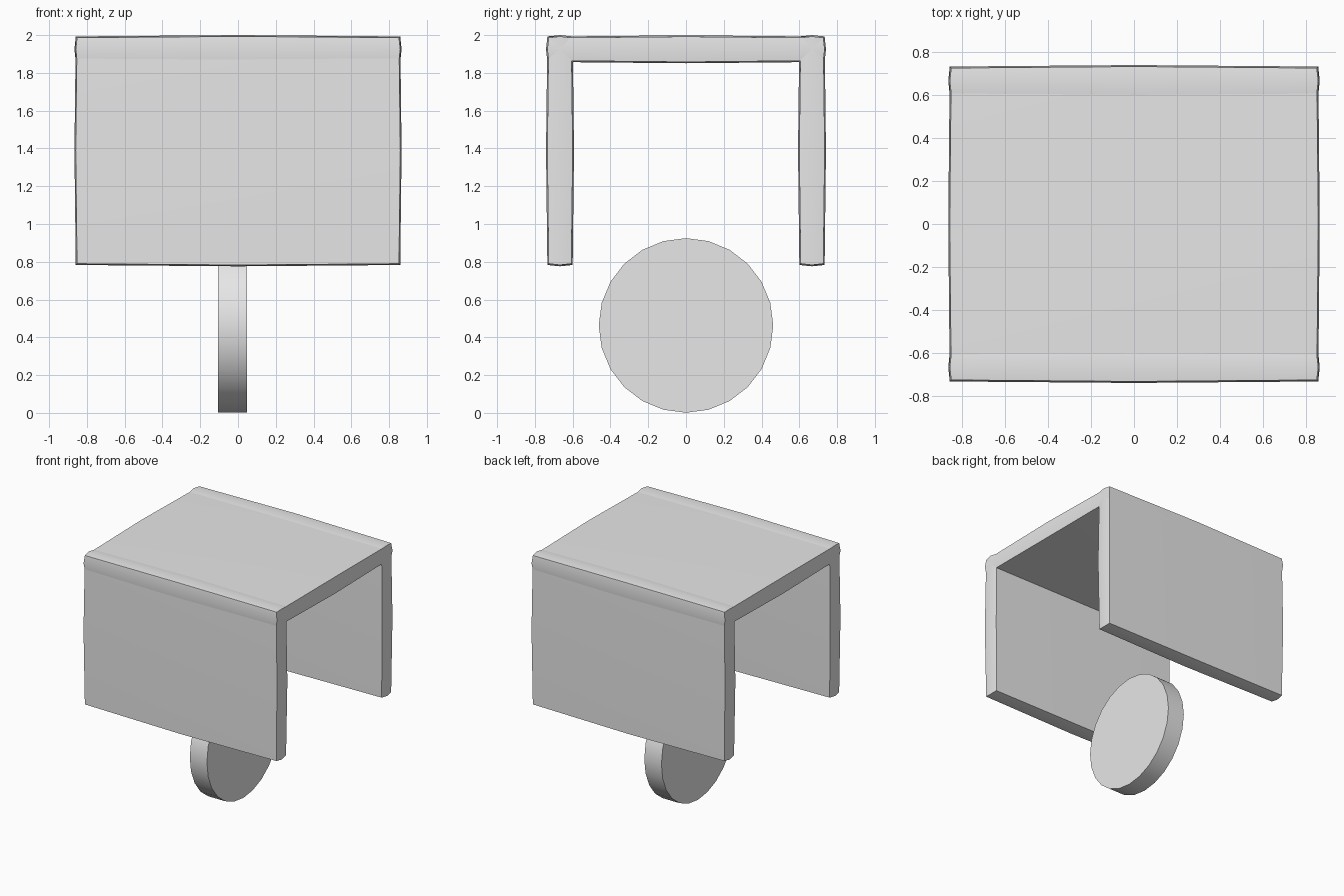
import bpy, bmesh, math
from mathutils import Matrix, Vector

cube = bpy.data.objects.get("Cube")
if cube:
    bpy.data.objects.remove(cube, do_unlink=True)

grey = bpy.data.materials.new("light grey")
grey.use_nodes = True
grey.diffuse_color = (0.8, 0.8, 0.8, 1)
grey.node_tree.nodes["Principled BSDF"].inputs["Base Color"].default_value = (0.8, 0.8, 0.8, 1)


def finish(name, bm):
    mesh = bpy.data.meshes.new(name)
    bmesh.ops.recalc_face_normals(bm, faces=bm.faces)
    bm.to_mesh(mesh)
    bm.free()
    mesh.materials.append(grey)
    obj = bpy.data.objects.new(name, mesh)
    bpy.context.collection.objects.link(obj)
    bpy.ops.object.select_all(action='DESELECT')
    obj.select_set(True)
    bpy.context.view_layer.objects.active = obj
    bpy.ops.object.shade_smooth_by_angle(angle=math.radians(35))
    return obj


def pillow_panel(name, centre, half, bulge=0.014):
    """Box whose faces swell gently towards their middles."""
    bm = bmesh.new()
    bmesh.ops.create_cube(bm, size=2)
    bmesh.ops.subdivide_edges(bm, edges=bm.edges[:], cuts=1, use_grid_fill=True)
    for v in bm.verts:
        unit = v.co.copy()
        for i in range(3):
            others = sum(unit[j] ** 2 for j in range(3) if j != i)
            swell = bulge * (1 - others / 2)
            v.co[i] = centre[i] + unit[i] * (half[i] + swell)
    return finish(name, bm)


# Canopy: a top slab on two upright walls
pillow_panel("top_panel", (0, 0, 1.925), (0.852, 0.727, 0.06))
for name, side in (("front_panel", -1), ("back_panel", 1)):
    pillow_panel(name, (0, side * 0.667, 1.388), (0.852, 0.06, 0.598))

# Upright disc below the canopy
bm = bmesh.new()
bmesh.ops.create_cone(bm, cap_ends=True, segments=24, radius1=0.462, radius2=0.462, depth=0.152,
                      matrix=Matrix.Translation(Vector((-0.029, 0, 0.463)))
                      @ Matrix.Rotation(math.pi / 2, 4, 'Y'))
finish("wheel", bm)
